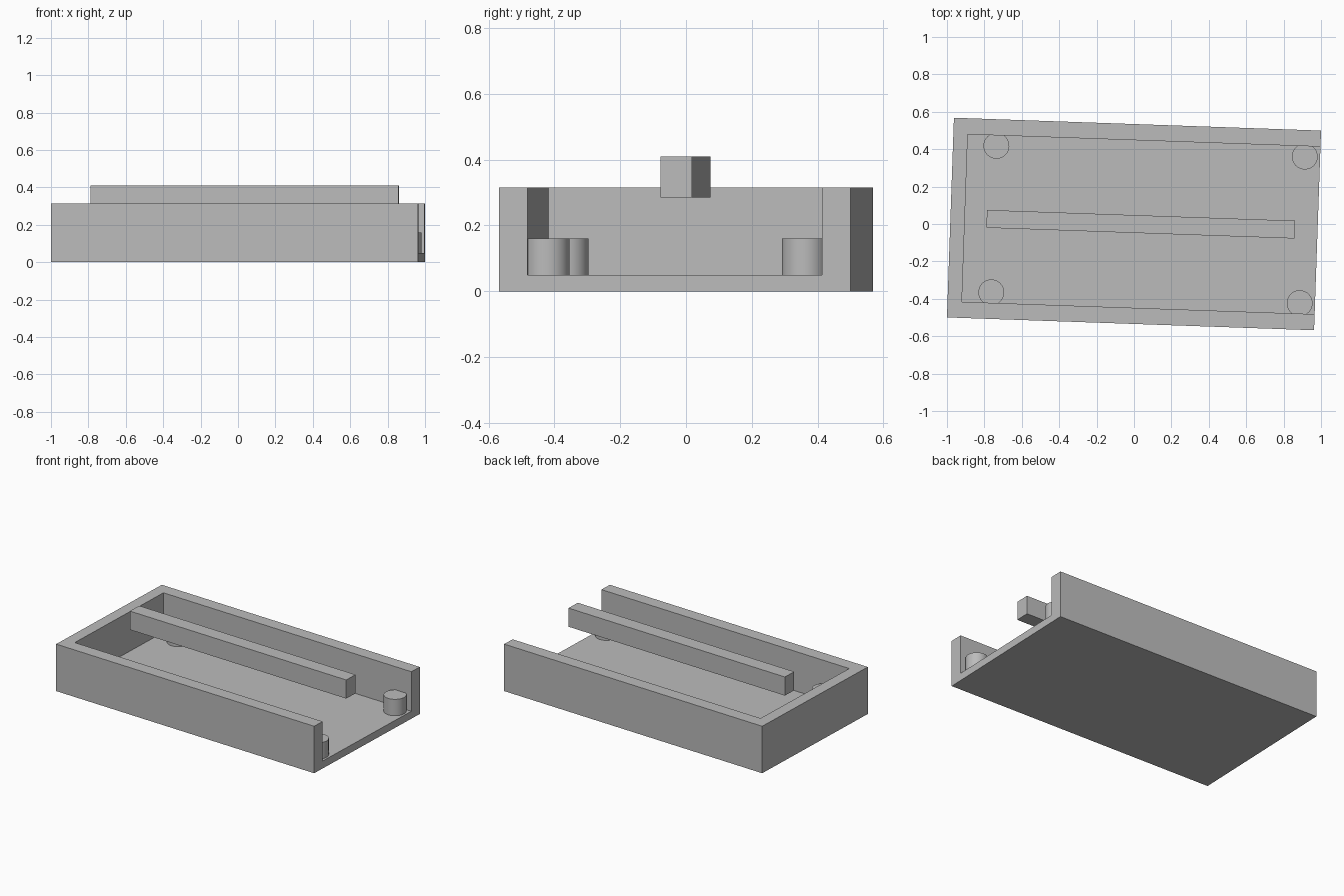
import bpy
import math
from mathutils import Matrix

cube = bpy.data.objects.get("Cube")
if cube:
    bpy.data.objects.remove(cube, do_unlink=True)

TURN = Matrix.Rotation(math.radians(-2), 4, "Z")
HALF_L, HALF_W, HEIGHT = 0.982, 0.534, 0.315
FLOOR, INNER_W, INNER_END = 0.05, 0.448, -0.905

grey = bpy.data.materials.new("plain grey")
grey.use_nodes = True
colour = (0.5, 0.5, 0.5, 1)
grey.diffuse_color = colour
grey.node_tree.nodes["Principled BSDF"].inputs["Base Color"].default_value = colour


def finish(obj, name):
    """Name the part, bake its size and place it in the turned frame."""
    obj.name = name
    bpy.ops.object.transform_apply(location=True, rotation=True, scale=True)
    obj.data.transform(TURN)
    obj.data.materials.append(grey)
    return obj


def box(name, x0, x1, half_y, z0, z1):
    bpy.ops.mesh.primitive_cube_add(size=1, location=((x0 + x1) / 2, 0, (z0 + z1) / 2))
    obj = bpy.context.object
    obj.scale = (x1 - x0, 2 * half_y, z1 - z0)
    return finish(obj, name)


# Tray: a block hollowed out, with one short end left open
tray = box("tray", -HALF_L, HALF_L, HALF_W, 0, HEIGHT)
cutter = box("pocket_cutter", INNER_END, HALF_L + 0.2, INNER_W, FLOOR, HEIGHT + 0.2)
cutter.hide_render = True
cut = tray.modifiers.new("pocket", "BOOLEAN")
cut.operation = "DIFFERENCE"
cut.solver = "EXACT"
cut.object = cutter
bpy.ops.object.select_all(action="DESELECT")
tray.select_set(True)
bpy.context.view_layer.objects.active = tray
bpy.ops.object.modifier_apply(modifier=cut.name)
bpy.data.objects.remove(cutter, do_unlink=True)

# Corner pegs standing on the floor, partly sunk into the side walls
PEG_TOP = 0.16
for end, x in (("open_end", 0.9), ("closed_end", -0.75)):
    for side, y in (("back", 0.392), ("front", -0.392)):
        bpy.ops.mesh.primitive_cylinder_add(
            vertices=48, radius=0.069, depth=PEG_TOP - FLOOR,
            location=(x, y, (PEG_TOP + FLOOR) / 2))
        finish(bpy.context.object, f"peg_{side}_{end}")
        bpy.ops.object.shade_smooth_by_angle()

# Long bar held above the floor
box("centre_bar", -0.788, 0.859, 0.0475, 0.285, 0.41)
